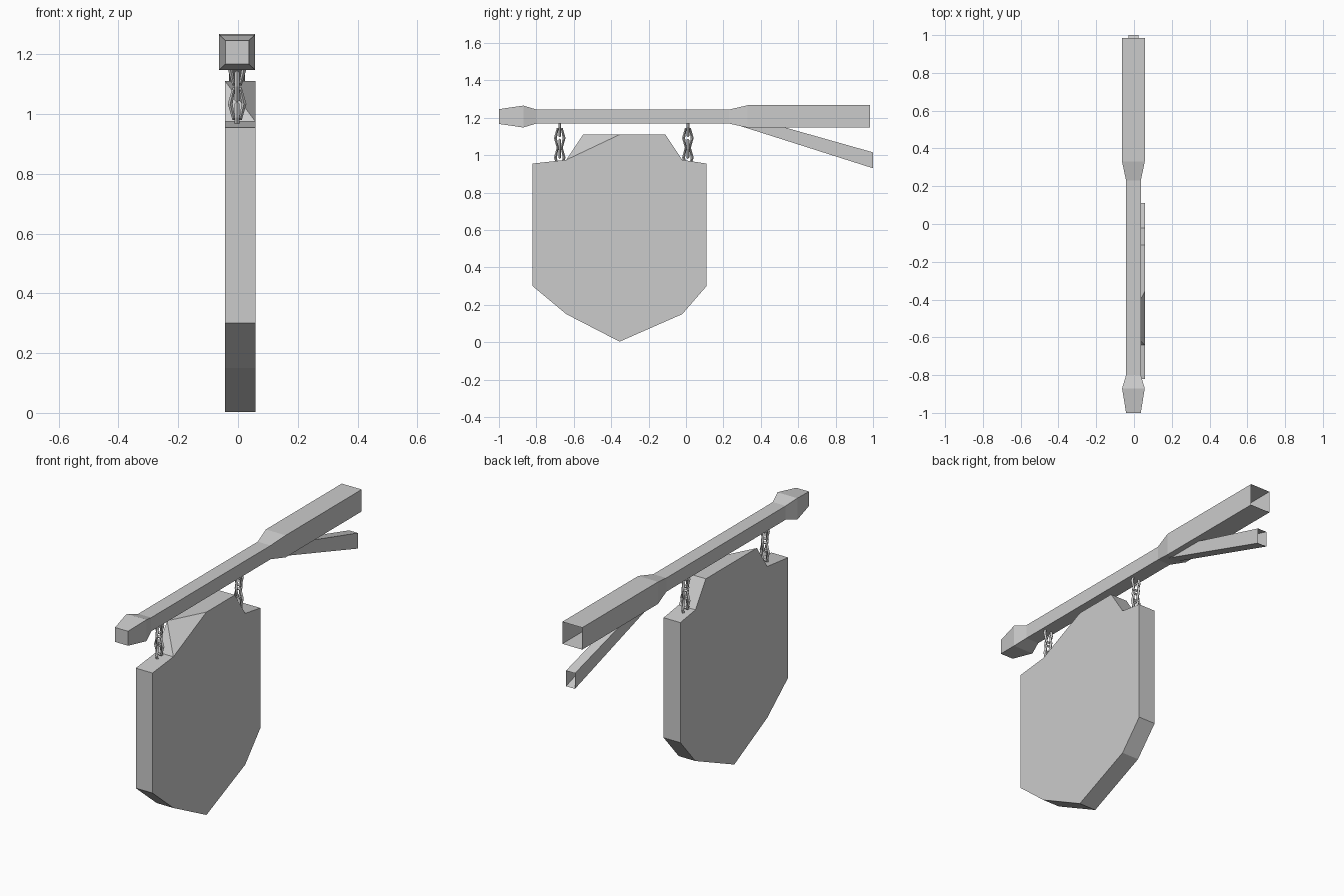
import bpy
import bmesh
from math import cos, sin, pi
from mathutils import Vector

if "Cube" in bpy.data.objects:
    bpy.data.objects.remove(bpy.data.objects["Cube"])

CX = -0.003  # centre line of the beam and chains


def finish(bm, name):
    bmesh.ops.recalc_face_normals(bm, faces=bm.faces)
    mesh = bpy.data.meshes.new(name)
    bm.to_mesh(mesh)
    bm.free()
    obj = bpy.data.objects.new(name, mesh)
    bpy.context.collection.objects.link(obj)
    return obj


def square_loft(name, stations):
    """Square tube through (y, half width, z bottom, z top), back end open."""
    bm = bmesh.new()
    rings = [[bm.verts.new((CX + sx * w, y, z)) for sx, z in
              ((-1, lo), (1, lo), (1, hi), (-1, hi))] for y, w, lo, hi in stations]
    for a, b in zip(rings, rings[1:]):
        for i in range(4):
            j = (i + 1) % 4
            bm.faces.new((a[i], a[j], b[j], b[i]))
    bm.faces.new(rings[0])
    return finish(bm, name)


# Beam with swollen tip and thick wall end
square_loft("beam", [(-1.0, 0.039, 1.167, 1.246), (-0.87, 0.06, 1.148, 1.265),
                     (-0.8, 0.039, 1.169, 1.244), (0.23, 0.039, 1.169, 1.244),
                     (0.33, 0.06, 1.147, 1.267), (0.985, 0.06, 1.147, 1.267)])

# Slanted brace below the beam
square_loft("brace", [(0.24, 0.027, 1.172, 1.23), (1.0, 0.027, 0.93, 1.015)])

# Shield board: the right face has one top corner chipped off
left = [(-0.82, 0.955), (-0.64, 0.975), (-0.55, 1.11), (-0.355, 1.11),
        (-0.11, 1.11), (-0.02, 0.975), (0.11, 0.955), (0.11, 0.3),
        (-0.02, 0.15), (-0.355, 0.003), (-0.64, 0.15), (-0.82, 0.3)]
bm = bmesh.new()
L = [bm.verts.new((-0.043, y, z)) for y, z in left]
R = [None if i == 2 else bm.verts.new((0.058, y, z)) for i, (y, z) in enumerate(left)]
bm.faces.new(L)
bm.faces.new([v for v in R if v])
for i in range(len(L)):
    j = (i + 1) % len(L)
    if R[i] and R[j]:
        bm.faces.new((L[i], L[j], R[j], R[i]))
for tri in ((L[1], L[2], R[1]), (L[2], R[3], R[1]), (L[2], L[3], R[3])):
    bm.faces.new(tri)
finish(bm, "sign_board")


# Chains: low-poly six-sided links, alternately turned
def add_link(bm, centre, across):
    side = Vector((1, 0, 0)) if across else Vector((0, 1, 0))
    up = Vector((0, 0, 1))
    normal = side.cross(up)
    path = [(0.023, 0), (0.012, 0.047), (-0.012, 0.047),
            (-0.023, 0), (-0.012, -0.047), (0.012, -0.047)]
    rings = []
    for s, u in path:
        point = side * s + up * u
        out = (side * s + up * u * 0.5).normalized()
        rings.append([bm.verts.new(centre + point + 0.008 * (
            out * cos(k * pi / 2) + normal * sin(k * pi / 2))) for k in range(4)])
    for i in range(6):
        a, b = rings[i], rings[(i + 1) % 6]
        for k in range(4):
            m = (k + 1) % 4
            bm.faces.new((a[k], a[m], b[m], b[k]))


for name, y in (("front_chain", -0.675), ("back_chain", 0.01)):
    bm = bmesh.new()
    for i, z in enumerate((1.150, 1.092, 1.034, 0.988)):
        add_link(bm, Vector((CX, y, z)), i % 2 == 0)
    finish(bm, name)
